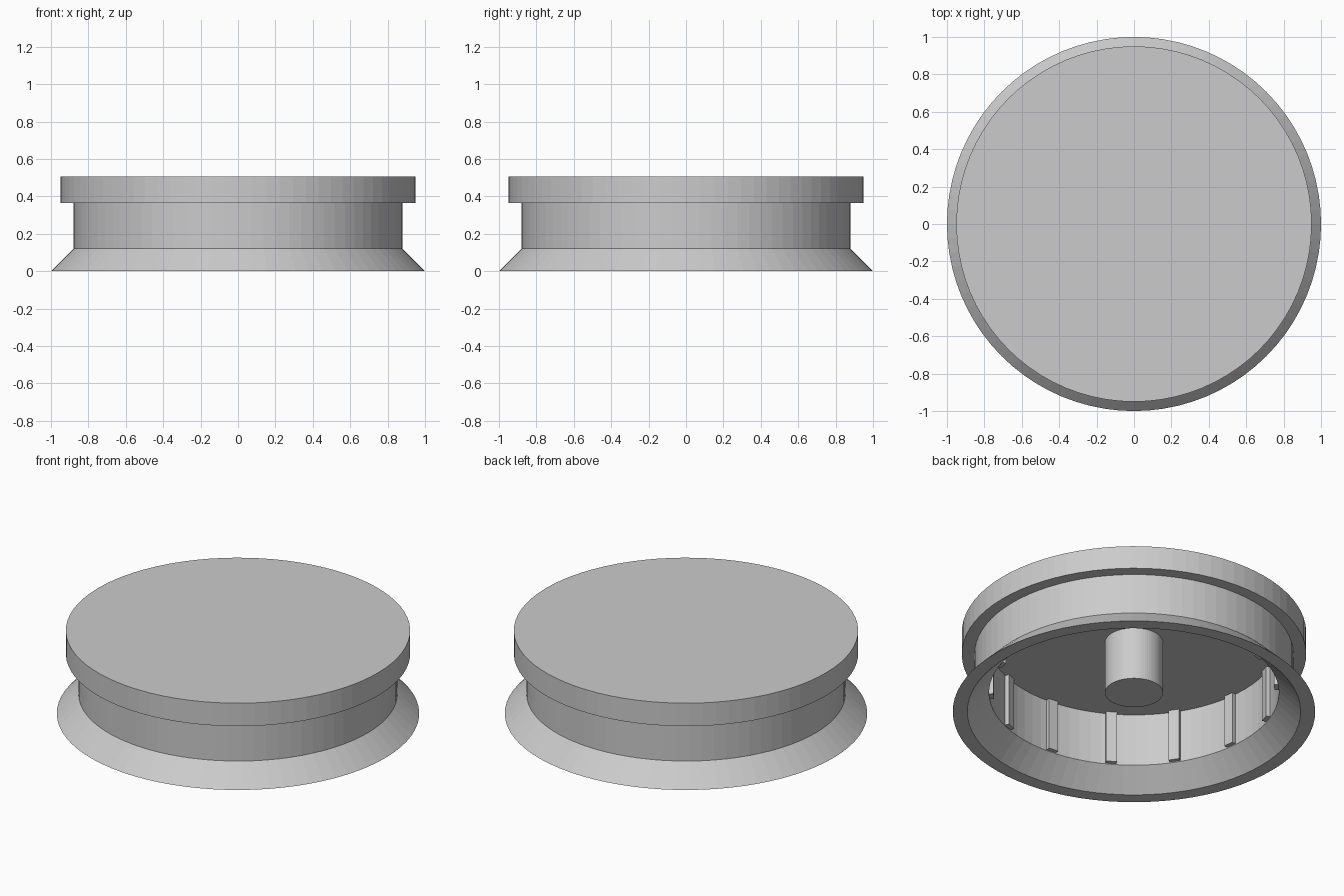
import bpy, bmesh, math
from mathutils import Matrix

cube = bpy.data.objects.get("Cube")
if cube:
    bpy.data.objects.remove(cube, do_unlink=True)

SEGMENTS = 80
RIBS = 14
FLARE_Z, CEILING_Z = 0.12, 0.44
INNER_R = 0.80

grey = bpy.data.materials.new("plain grey")
grey.use_nodes = True
colour = (0.6, 0.6, 0.6, 1)
grey.diffuse_color = colour
grey.node_tree.nodes["Principled BSDF"].inputs["Base Color"].default_value = colour


def add_object(name, bm):
    bmesh.ops.recalc_face_normals(bm, faces=bm.faces)
    mesh = bpy.data.meshes.new(name)
    bm.to_mesh(mesh)
    bm.free()
    mesh.materials.append(grey)
    obj = bpy.data.objects.new(name, mesh)
    bpy.context.collection.objects.link(obj)
    return obj


def lathe(name, profile):
    """Spin (radius, height) points round z and cap the open ends."""
    bm = bmesh.new()
    rings = []
    for r, z in profile:
        angles = [math.tau * i / SEGMENTS for i in range(SEGMENTS)]
        rings.append([bm.verts.new((r * math.cos(a), r * math.sin(a), z)) for a in angles])
    for low, high in zip(rings, rings[1:]):
        for i in range(SEGMENTS):
            j = (i + 1) % SEGMENTS
            bm.faces.new((low[i], low[j], high[j], high[i]))
    bm.faces.new(rings[0])
    bm.faces.new(rings[-1])
    return add_object(name, bm)


# Hollow cap: ceiling, inner wall, flared skirt, outer wall and overhanging lid
lathe("cap_body", [
    (INNER_R, CEILING_Z), (INNER_R, FLARE_Z), (0.92, 0), (1.0, 0),
    (0.88, FLARE_Z), (0.88, 0.365), (0.95, 0.365), (0.95, 0.505),
])

# Round post hanging from the ceiling
lathe("centre_post", [(0.16, FLARE_Z), (0.16, CEILING_Z + 0.01)])

# Grip ribs along the inner wall
bm = bmesh.new()
for i in range(RIBS):
    turn = Matrix.Rotation(math.radians(213.5) + math.tau * i / RIBS, 4, 'Z')
    place = Matrix.Translation((INNER_R, 0, (FLARE_Z + CEILING_Z) / 2 + 0.005))
    size = Matrix.Diagonal((0.05, 0.06, CEILING_Z - FLARE_Z, 1))
    bmesh.ops.create_cube(bm, size=1, matrix=turn @ place @ size)
add_object("grip_ribs", bm)
